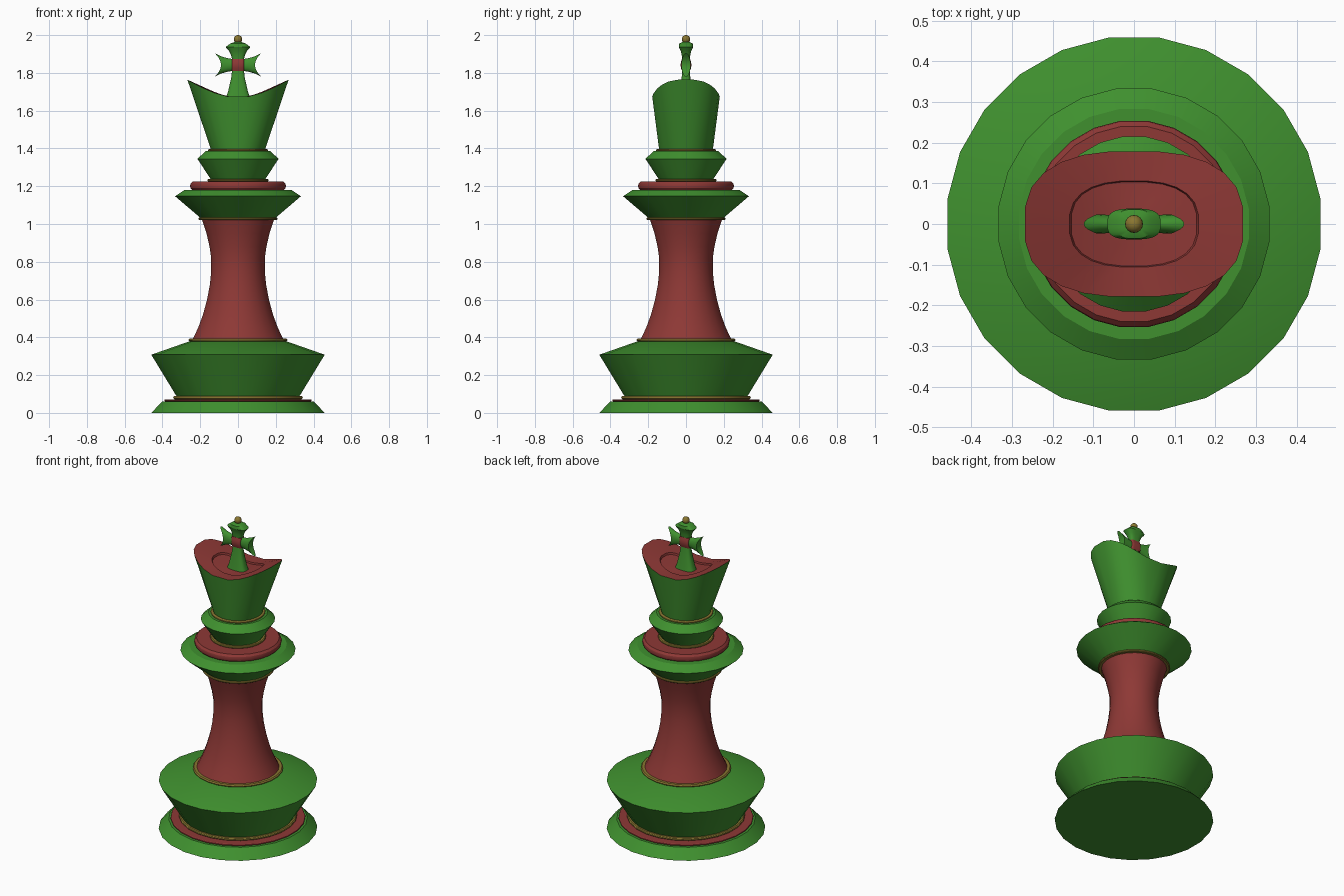
import bpy, math
from math import sin, cos, pi

if "Cube" in bpy.data.objects:
    bpy.data.objects.remove(bpy.data.objects["Cube"])

N = 24


def material(name, rgb):
    m = bpy.data.materials.new(name)
    m.diffuse_color = (*rgb, 1)
    m.use_nodes = True
    m.node_tree.nodes["Principled BSDF"].inputs["Base Color"].default_value = m.diffuse_color
    return m


GREEN = material("green", (0.05, 0.28, 0.028))
RED = material("red", (0.27, 0.04, 0.036))
GOLD = material("gold", (0.25, 0.18, 0.03))


def outline(a, b, e=2.0):
    """Superellipse cross-section with half sizes a, b."""
    pts = []
    for i in range(N):
        t = (i + 0.5) * 2 * pi / N
        c, s = cos(t), sin(t)
        pts.append((a * math.copysign(abs(c) ** (2 / e), c),
                    b * math.copysign(abs(s) ** (2 / e), s)))
    return pts


def loft(name, rings, mat, start=True, end=True):
    """Skin a stack of equal rings; a cap is a fan around the ring's centre."""
    verts = [p for r in rings for p in r]
    faces = []
    for k in range(len(rings) - 1):
        for i in range(N):
            j = (i + 1) % N
            faces.append((k * N + i, k * N + j, (k + 1) * N + j, (k + 1) * N + i))
    if start:
        faces.append(tuple(reversed(range(N))))
    if end:
        o = (len(rings) - 1) * N
        faces.append(tuple(range(o, o + N)))
    me = bpy.data.meshes.new(name)
    me.from_pydata(verts, [], faces)
    me.materials.append(mat)
    ob = bpy.data.objects.new(name, me)
    bpy.context.collection.objects.link(ob)
    smooth(ob)
    return ob


def smooth(ob):
    bpy.ops.object.select_all(action='DESELECT')
    ob.select_set(True)
    bpy.context.view_layer.objects.active = ob
    bpy.ops.object.shade_smooth_by_angle(angle=math.radians(30))


def turned(name, profile, mat):
    return loft(name, [[(x, y, z) for x, y in outline(r, r)] for r, z in profile], mat)


def band(name, r, z0, z1, mat, bulge=0.006):
    """Thin ring with a rounded rim."""
    h = z1 - z0
    turned(name, [(r - bulge, z0), (r - bulge * .2, z0 + h * .25), (r, z0 + h * .5),
                  (r - bulge * .2, z0 + h * .75), (r - bulge, z1)], mat)


# base and lower body
turned("foot", [(.463, 0), (.405, .06)], GREEN)
band("foot_band", .394, .06, .072, RED)
band("foot_ring", .346, .072, .09, GOLD)
turned("lower_body", [(.328, .088), (.463, .308), (.25, .382)], GREEN)
band("shaft_lower_ring", .264, .378, .393, GOLD)

# waisted shaft
turned("shaft", [(.242, .39), (.213, .45), (.187, .52), (.165, .60), (.15, .68), (.143, .75),
                 (.143, .82), (.152, .88), (.168, .95), (.192, 1.022)], RED)
band("shaft_upper_ring", .212, 1.02, 1.034, GOLD)

# collars
turned("wide_collar", [(.2, 1.032), (.336, 1.147), (.285, 1.18)], GREEN)
band("collar_band", .256, 1.178, 1.225, RED, .014)
band("neck_lower_ring", .164, 1.224, 1.238, GOLD)
turned("upper_collar", [(.145, 1.237), (.217, 1.345), (.172, 1.386)], GREEN)
band("neck_upper_ring", .16, 1.384, 1.397, GOLD)

# flared head with a saddle-shaped rim
ZC, RISE = 1.67, .095
bottom = [(x, y, 1.39) for x, y in outline(.143, .143)]
rim = []
for x, y in outline(.27, .18, 2.8):
    u = (abs(x) / .27) ** 2
    s = .885 + .115 * u          # the flare is narrower where the rim dips
    rim.append((x * s, y, ZC + RISE * u))
loft("head", [bottom, rim], GREEN, end=False)


def dish(s, zs, dz=0):
    return [(x * s, y * s, ZC + (z - ZC) * zs + dz) for x, y, z in rim]


# dished top of the head with a shallow recess
loft("head_dish", [rim, dish(.59, .47), dish(.575, .45, -.01), dish(.3, .12, -.008),
                   dish(.1, 0, -.005)], RED, start=False)

# flared cross
CZ = 1.842
stem = [(1.668, .064, .038), (1.70, .053, .033), (1.74, .044, .028), (1.775, .036, .023),
        (1.812, .032, .02)]
loft("cross_stem", [[(x, y, z) for x, y in outline(a, b, 3)] for z, a, b in stem], GREEN)
top = [(1.872, .032, .02), (1.895, .037, .023), (1.915, .047, .028), (1.937, .066, .038),
       (1.955, .042, .036), (1.963, .02, .02)]
loft("cross_top", [[(x, y, z) for x, y in outline(a, b, 3)] for z, a, b in top], GREEN)
arm = [(.031, .032, .02, 0), (.05, .036, .021, .005), (.07, .045, .023, .018),
       (.09, .063, .024, .034)]
for side, name in ((-1, "left"), (1, "right")):
    # the arm ends curve inwards between their two tips
    rings = [[(side * (t + k * (w / a) ** 2), v * side, CZ + w) for v, w in outline(b, a)]
             for t, a, b, k in arm]
    rings = [[(x, -y, z) for x, y, z in r] for r in rings]
    ob = loft("cross_arm_" + name, rings, GREEN, end=False)
    # strips across the curved end
    me = ob.data
    o = (len(arm) - 1) * N
    faces = [tuple(p.vertices) for p in me.polygons]
    for i in range(-N // 4, N // 4 - 1):
        q = [i % N, (i + 1) % N, (N // 2 - 2 - i) % N, (N // 2 - 1 - i) % N]
        faces.append(tuple(o + v for v in q))
    verts = [v.co[:] for v in me.vertices]
    me.clear_geometry()
    me.from_pydata(verts, [], faces)
    smooth(ob)
    bm_ok = me.validate()
core = [(1.81, .033, .021), (1.826, .033, .027), (1.842, .033, .029), (1.858, .033, .027),
        (1.874, .033, .021)]
loft("cross_centre", [[(x, y, z) for x, y in outline(a, b, 6)] for z, a, b in core], RED)

# finial bead
bpy.ops.mesh.primitive_uv_sphere_add(segments=16, ring_count=10, radius=.022, location=(0, 0, 1.978))
bead = bpy.context.object
bead.name = "finial_bead"
bead.data.materials.append(GOLD)
smooth(bead)

# make all faces point outward
import bmesh
for ob in bpy.context.collection.objects:
    if ob.name.startswith("cross"):
        bm = bmesh.new()
        bm.from_mesh(ob.data)
        bmesh.ops.recalc_face_normals(bm, faces=bm.faces)
        bm.to_mesh(ob.data)
        bm.free()
